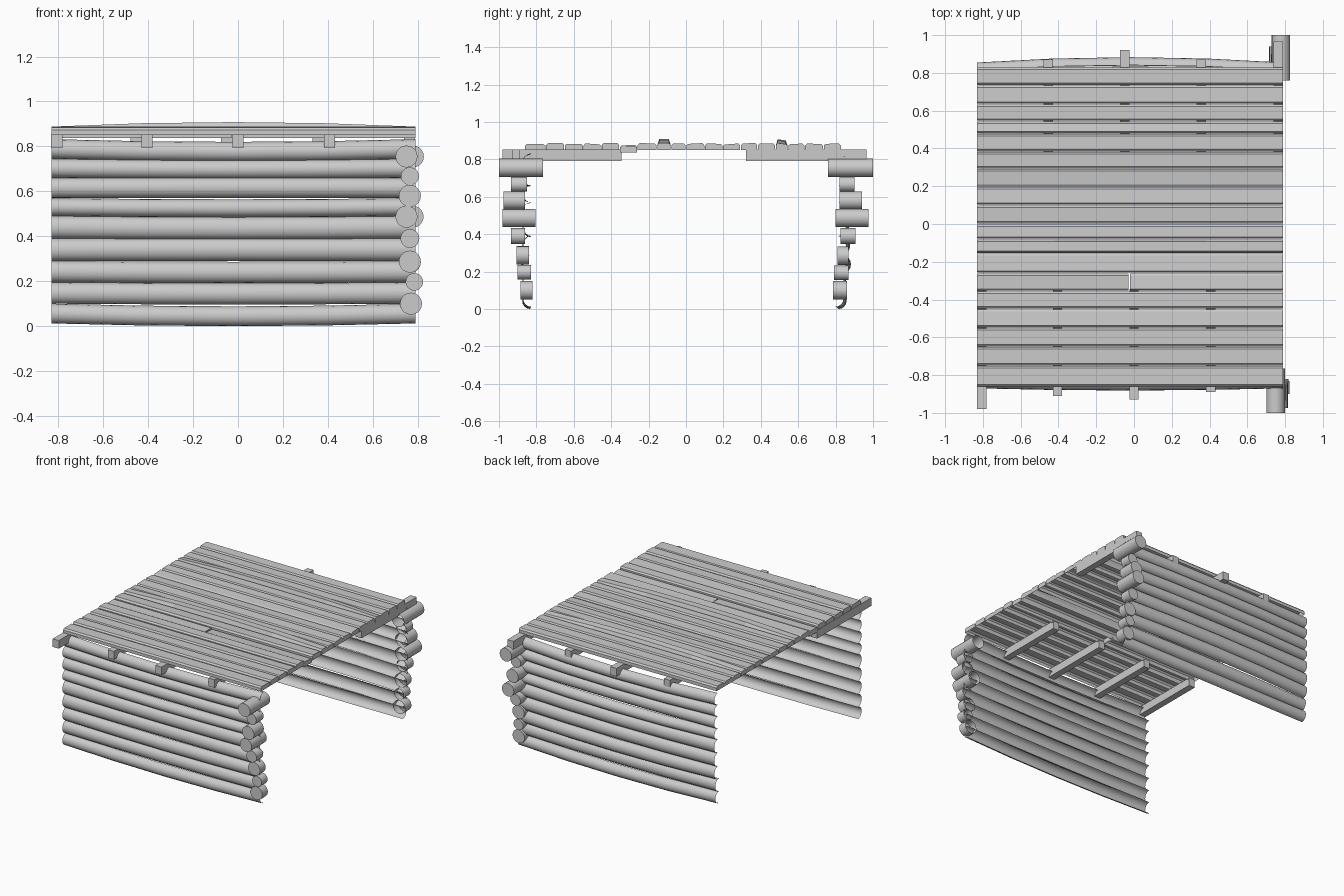
import bpy, bmesh, math, random
from mathutils import Matrix

if "Cube" in bpy.data.objects:
    bpy.data.objects.remove(bpy.data.objects["Cube"])

random.seed(4)
X0, X1 = -0.83, 0.79


def finish(bm, name, smooth=False):
    me = bpy.data.meshes.new(name)
    bm.to_mesh(me)
    bm.free()
    ob = bpy.data.objects.new(name, me)
    bpy.context.collection.objects.link(ob)
    if smooth:
        bpy.context.view_layer.objects.active = ob
        ob.select_set(True)
        bpy.ops.object.shade_smooth_by_angle(angle=math.radians(40))
        ob.select_set(False)
    return ob


def half_log(name, side, y, z0, z1, bow, sag):
    """Open half-round log along x, bulging outwards on its side (-1 front, 1 back)."""
    bm = bmesh.new()
    rows, n, r = [], 8, (z1 - z0) / 2
    for i in range(5):
        t = i / 4
        b = 4 * t * (1 - t)
        row = []
        for k in range(n + 1):
            a = -math.pi / 2 + math.pi * k / n
            row.append(bm.verts.new((X0 + (X1 - X0) * t,
                                     side * (y + bow * b + 0.042 * math.cos(a)),
                                     (z0 + z1) / 2 + r * math.sin(a) + sag * b)))
        rows.append(row)
    for p, q in zip(rows, rows[1:]):
        for k in range(n):
            f = (p[k], q[k], q[k + 1], p[k + 1])
            bm.faces.new(f if side < 0 else f[::-1])
    finish(bm, name, True)


def log_stub(name, side, x, z, r, ya, yb):
    """Round log end along y; the inner end is left open."""
    bm = bmesh.new()
    m = Matrix.Translation((x, side * (ya + yb) / 2, z)) @ Matrix.Rotation(math.pi / 2, 4, 'X')
    bmesh.ops.create_cone(bm, cap_ends=True, segments=20, radius1=r, radius2=r,
                          depth=yb - ya, matrix=m)
    inner = [f for f in bm.faces if len(f.verts) > 4
             and abs(f.calc_center_median().y) < (ya + yb) / 2]
    bmesh.ops.delete(bm, geom=inner, context='FACES_ONLY')
    finish(bm, name, True)


def beam(name, x, ya, yb):
    bm = bmesh.new()
    m = Matrix.Translation((x, (ya + yb) / 2, 0.8225)) @ Matrix.Diagonal((0.05, yb - ya, 0.06, 1))
    bmesh.ops.create_cube(bm, size=1, matrix=m)
    finish(bm, name)


def plank(name, ya, yb, xa, xb, top, crown=0.0, low=0.85):
    """Roof board with chamfered long edges, open underneath, optionally bowed."""
    bm = bmesh.new()
    rows = []
    j = random.uniform(-0.003, 0.003)
    for i in range(5):
        t = i / 4
        up = crown * 4 * t * (1 - t)
        prof = [(ya, low), (ya, top - 0.01), (ya + 0.01, top + j + up),
                (yb - 0.01, top - j + up), (yb, top - 0.01), (yb, low)]
        rows.append([bm.verts.new((xa + (xb - xa) * t, y, z)) for y, z in prof])
    for p, q in zip(rows, rows[1:]):
        for k in range(5):
            bm.faces.new((p[k], p[k + 1], q[k + 1], q[k]))
    bm.faces.new(rows[0])
    bm.faces.new(rows[-1][::-1])
    bmesh.ops.recalc_face_normals(bm, faces=bm.faces)
    # make sure the upper faces point upwards
    if sum(f.normal.z * f.calc_area() for f in bm.faces) < 0:
        bmesh.ops.reverse_faces(bm, faces=bm.faces)
    finish(bm, name)


# log walls, front and back
levels = [0.012, 0.10, 0.195, 0.29, 0.39, 0.49, 0.57, 0.66, 0.745, 0.832]
for i, (a, b) in enumerate(zip(levels, levels[1:])):
    sag = -0.012 if i in (0, 8) else random.uniform(-0.008, 0.003)
    half_log(f"front_wall_log_{i+1}", -1, 0.828, a, b, random.uniform(0.004, 0.012), sag)
    half_log(f"back_wall_log_{i+1}", 1, 0.80 if i < 2 else 0.813, a, b,
             random.uniform(0.015, 0.03), sag)

# projecting log ends at the right corners: x, z, radius, inner y, outer y
front_stubs = [(.77, .10, .049, .82, .885), (.785, .197, .039, .83, .90),
               (.765, .287, .049, .84, .905), (.765, .39, .042, .86, .935),
               (.75, .487, .049, .805, .98), (.765, .58, .049, .86, .975),
               (.765, .667, .04, .85, .935), (.75, .755, .049, .765, 1.0)]
back_stubs = [(.77, .10, .049, .785, .86), (.765, .193, .039, .79, .87),
              (.765, .285, .049, .81, .87), (.765, .39, .042, .825, .905),
              (.777, .487, .049, .80, .975), (.765, .58, .049, .82, .94),
              (.765, .667, .04, .82, .90), (.778, .755, .049, .76, 1.0)]
for side, word, stubs in ((-1, "front", front_stubs), (1, "back", back_stubs)):
    for i, s in enumerate(stubs):
        log_stub(f"{word}_log_end_{i+1}", side, *s)

# short roof beams resting on each wall
for i, (x, y) in enumerate([(-.807, -.98), (-.405, -.91), (0, -.93), (.407, -.89)]):
    beam(f"front_roof_beam_{i+1}", x, y, -0.345)
for i, (x, y) in enumerate([(-.453, .87), (-.05, .92), (.357, .87), (.763, .965)]):
    beam(f"back_roof_beam_{i+1}", x, 0.32, y)

# roof boards, one of them split in two
edges = [-.862, -.75, -.65, -.55, -.45, -.355, -.26, -.155, -.08, 0, .1, .197, .292,
         .382, .478, .545, .635, .735, .83]
for i, (a, b) in enumerate(zip(edges, edges[1:])):
    a, b = a + 0.002, b - 0.002
    if i == 5:
        plank("roof_board_split_left", a, b, X0, -0.03, 0.876, 0, 0.838)
        plank("roof_board_split_right", a, b, -0.022, X1, 0.872, 0, 0.838)
    else:
        plank(f"roof_board_{i+1}", a, b, X0, X1, 0.886 + random.uniform(-.004, .003),
              0.02 if i in (7, 14) else 0.0)
